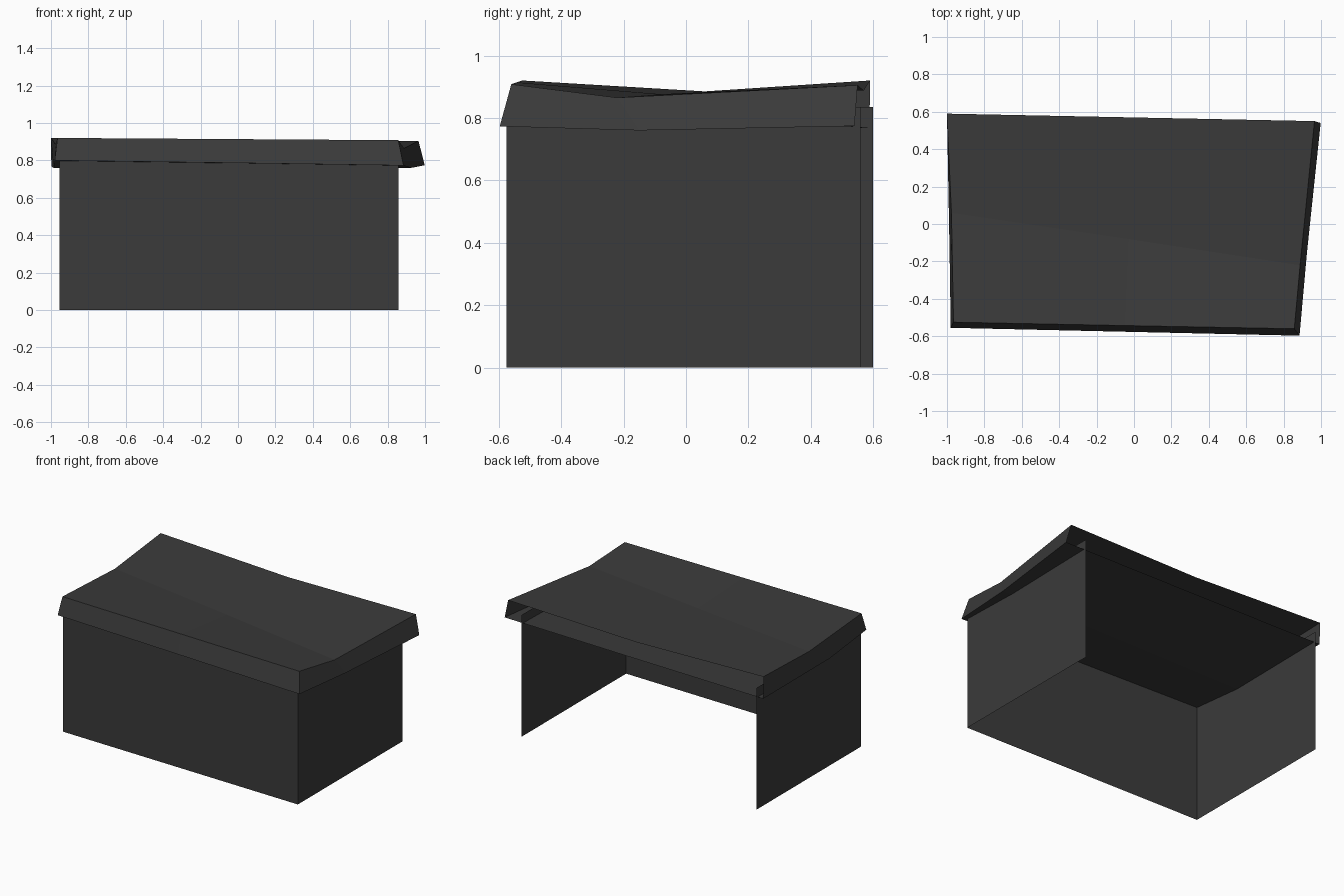
import bpy
from mathutils import Vector

cube = bpy.data.objects.get("Cube")
if cube:
    bpy.data.objects.remove(cube, do_unlink=True)

# Single dark charcoal colour
charcoal = bpy.data.materials.new("charcoal")
charcoal.use_nodes = True
shade = (0.043, 0.043, 0.043, 1)
charcoal.diffuse_color = shade
bsdf = charcoal.node_tree.nodes["Principled BSDF"]
bsdf.inputs["Base Color"].default_value = shade
bsdf.inputs["Roughness"].default_value = 0.9


def sheet(name, rows):
    """Flat-shaded sheet lofted through rows of points of equal length."""
    n = len(rows[0])
    verts = [Vector(p) for row in rows for p in row]
    faces = []
    for r in range(len(rows) - 1):
        for c in range(n - 1):
            a = r * n + c
            faces.append((a, a + 1, a + n + 1, a + n))
    mesh = bpy.data.meshes.new(name)
    mesh.from_pydata(verts, [], faces)
    mesh.materials.append(charcoal)
    mesh.update()
    obj = bpy.data.objects.new(name, mesh)
    bpy.context.collection.objects.link(obj)
    return obj


# Walls: plan corners running round three sides, with the back left open
wall_top = 0.835
plan = [(-0.955, 0.60), (-0.955, -0.535), (0.857, -0.575), (0.857, 0.56)]
for name, a, b in zip(("right_wall", "front_wall", "left_wall"), plan, plan[1:]):
    sheet(name, [[(*a, 0), (*b, 0)], [(*a, wall_top), (*b, wall_top)]])

# Roof: three rows from front to back, sagging in the middle
front = [(-0.965, -0.525, 0.92), (-0.05, -0.543, 0.914), (0.857, -0.56, 0.908)]
middle = [(-0.976, 0.06, 0.885), (-0.03, -0.08, 0.876), (0.888, -0.22, 0.865)]
back = [(-1.0, 0.59, 0.92), (-0.02, 0.57, 0.888), (0.965, 0.55, 0.905)]
sheet("roof", [front, middle, back])

# Ceiling: a second sagging sheet below the roof, open to it at the back
front_low = [(-0.98, -0.555, 0.80), (-0.05, -0.576, 0.787), (0.885, -0.597, 0.773)]
middle_low = [(-0.986, -0.15, 0.76), (-0.03, -0.15, 0.76), (0.925, -0.15, 0.76)]
back_low = [(-0.998, 0.588, 0.768), (0.0, 0.564, 0.77), (0.998, 0.54, 0.774)]
sheet("ceiling", [front_low, middle_low, back_low])

# Sloping edges joining roof and ceiling on the front and both ends
sheet("front_eave", [front_low, front])
for name, i in (("right_eave", 0), ("left_eave", 2)):
    upper = [front[i], middle[i], back[i]]
    lower = [front_low[i], middle_low[i], back_low[i]]
    sheet(name, [lower, upper])
